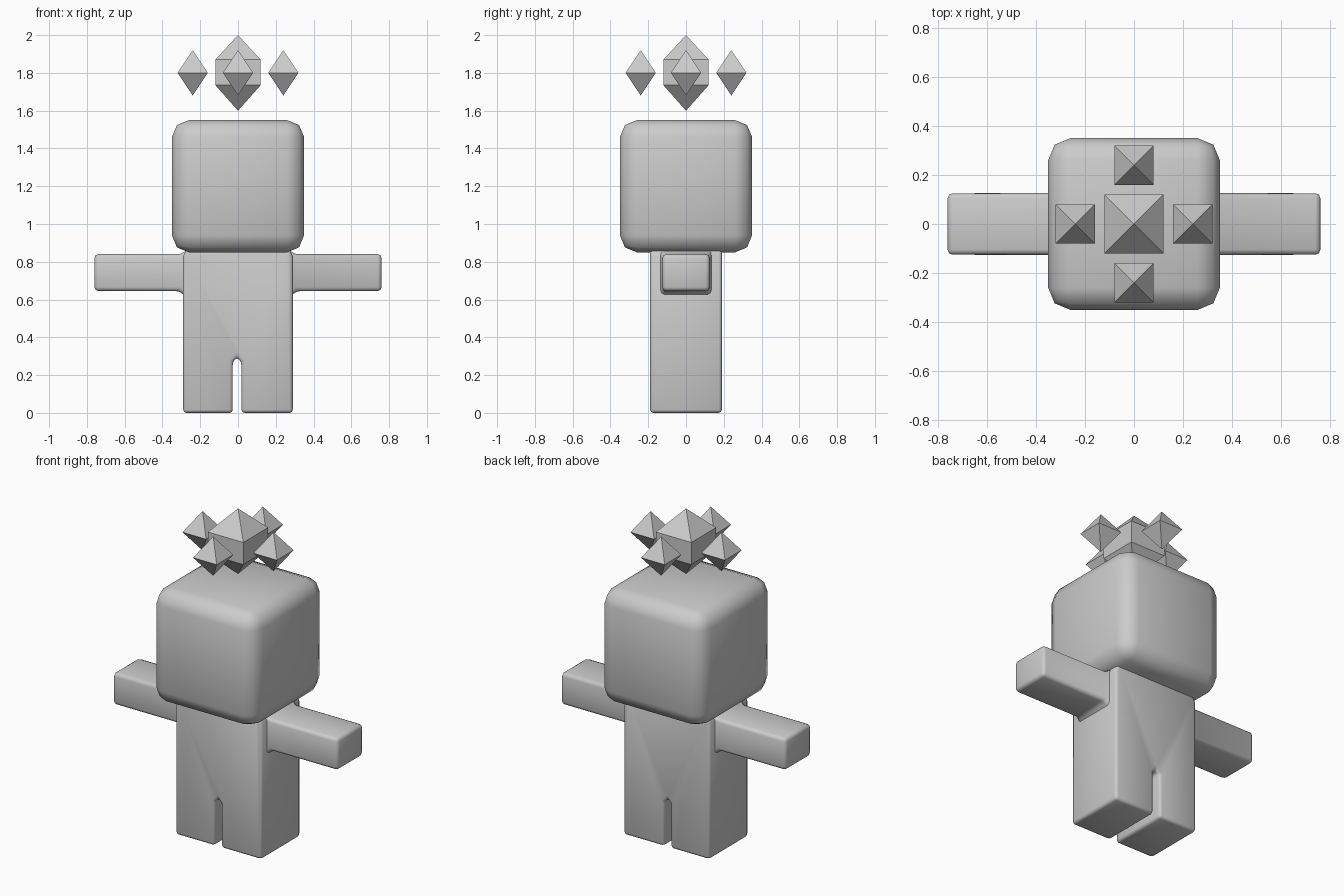
import bpy, bmesh

cube = bpy.data.objects.get("Cube")
if cube:
    bpy.data.objects.remove(cube, do_unlink=True)

grey = bpy.data.materials.new("plain_grey")
grey.use_nodes = True
grey.diffuse_color = (0.6, 0.6, 0.6, 1)
grey.node_tree.nodes["Principled BSDF"].inputs["Base Color"].default_value = (0.6, 0.6, 0.6, 1)


def finish(name, bm, bevel=0, segments=2, smooth=True):
    """Turn a bmesh into an object, with optional rounded edges."""
    bmesh.ops.recalc_face_normals(bm, faces=bm.faces)
    if bevel:
        edges = [e for e in bm.edges if e.calc_face_angle(0) > 0.6]
        bmesh.ops.bevel(bm, geom=edges, offset=bevel, segments=segments,
                        profile=0.5, affect='EDGES', clamp_overlap=True)
    mesh = bpy.data.meshes.new(name)
    bm.to_mesh(mesh)
    bm.free()
    mesh.materials.append(grey)
    obj = bpy.data.objects.new(name, mesh)
    bpy.context.collection.objects.link(obj)
    if smooth:
        bpy.ops.object.select_all(action='DESELECT')
        obj.select_set(True)
        bpy.context.view_layer.objects.active = obj
        bpy.ops.object.shade_smooth_by_angle(angle=0.9)
    return obj


def loft(rings):
    """Join equal rings of points into a closed solid."""
    bm = bmesh.new()
    rings = [[bm.verts.new(p) for p in ring] for ring in rings]
    n = len(rings[0])
    for a, b in zip(rings, rings[1:]):
        for i in range(n):
            j = (i + 1) % n
            bm.faces.new((a[i], a[j], b[j], b[i]))
    bm.faces.new(rings[0])
    bm.faces.new(rings[-1])
    return bm


def square(r, z, x=0, y=0):
    return [(x + sx * r, y + sy * r, z) for sx, sy in ((-1, -1), (1, -1), (1, 1), (-1, 1))]


# Head: a rounded cube
finish("head", loft([square(0.35, 0.85), square(0.35, 1.55)]), bevel=0.09)

# Torso and legs: one front outline with a narrow slit, given depth
outline = [(-0.29, 0), (-0.028, 0), (-0.028, 0.27), (-0.005, 0.295), (0.018, 0.27),
           (0.018, 0), (0.29, 0), (0.29, 0.83), (0.27, 0.87), (-0.27, 0.87), (-0.29, 0.83)]
finish("torso_and_legs", loft([[(x, y, z) for x, z in outline] for y in (-0.19, 0.19)]),
       bevel=0.02)

# Arms: boxes that widen where they meet the torso
for side, label in ((1, "left"), (-1, "right")):
    sections = [(0.26, 0.15, 0.60, 0.865), (0.31, 0.125, 0.645, 0.84), (0.76, 0.125, 0.645, 0.84)]
    rings = [[(side * x, -d, lo), (side * x, d, lo), (side * x, d, hi), (side * x, -d, hi)]
             for x, d, lo, hi in sections]
    finish(label + "_arm", loft(rings), bevel=0.02)


# Floating crown of gems
def gem(name, x, y, r, bottom, top, girdle):
    bm = loft([square(r, z, x, y) for z in girdle]) if len(girdle) > 1 else bmesh.new()
    if len(girdle) > 1:
        caps = [f for f in bm.faces if abs(f.normal.z) > 0.5 or len({round(v.co.z, 4) for v in f.verts}) == 1]
        bmesh.ops.delete(bm, geom=caps, context='FACES_ONLY')
    else:
        for p in square(r, girdle[0], x, y):
            bm.verts.new(p)
    bm.verts.ensure_lookup_table()
    corners = list(bm.verts)
    for tip_z, ring in ((bottom, corners[:4]), (top, corners[-4:])):
        tip = bm.verts.new((x, y, tip_z))
        for i in range(4):
            bm.faces.new((ring[i], ring[(i + 1) % 4], tip))
    finish(name, bm, smooth=False)


gem("centre_gem", 0, 0, 0.12, 1.6, 2.0, (1.735, 1.87))
for label, x, y in (("left", 0.24, 0), ("right", -0.24, 0), ("front", 0, -0.24), ("back", 0, 0.24)):
    gem(label + "_gem", x, y, 0.08, 1.68, 1.92, (1.8,))
